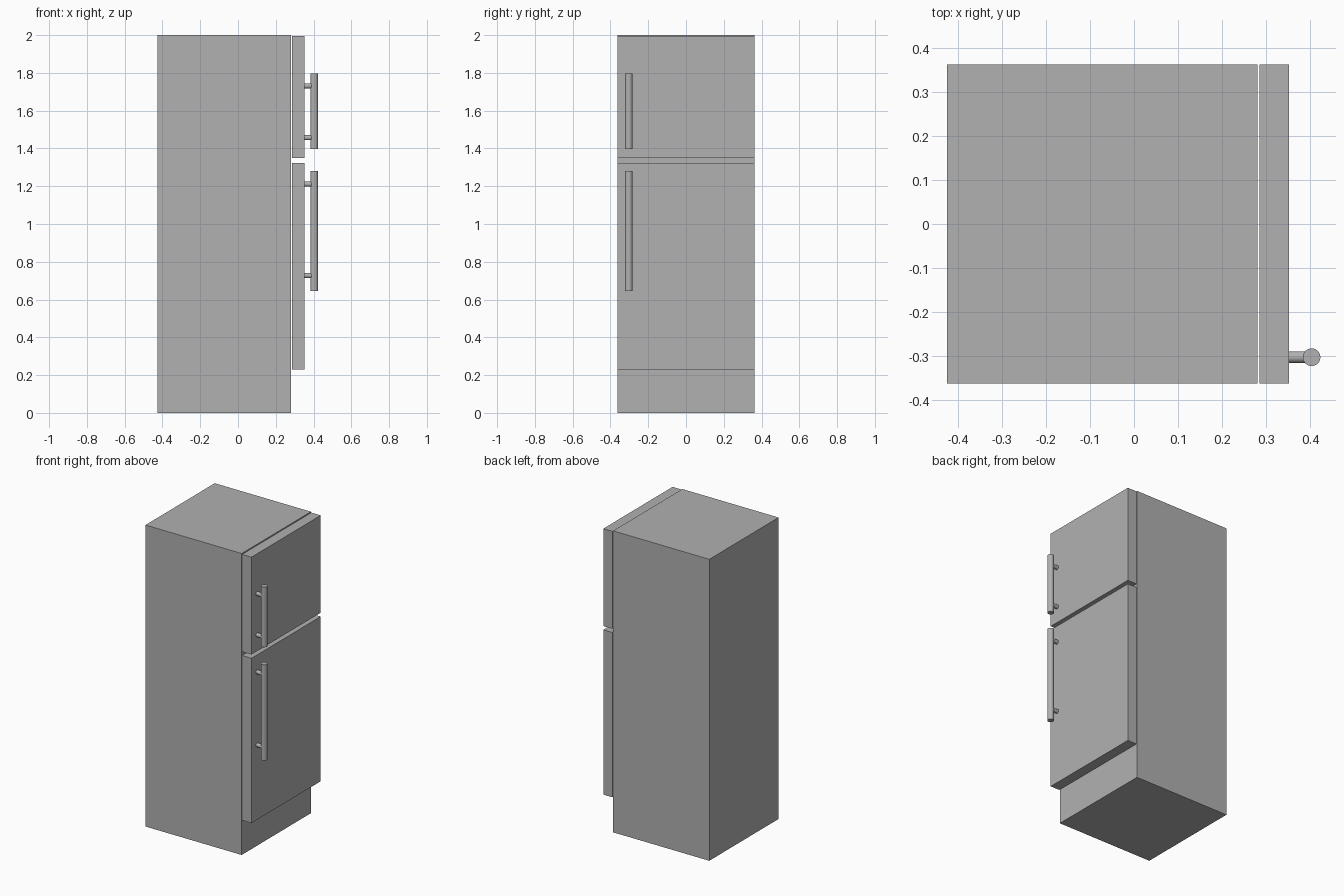
import bpy
import math

if "Cube" in bpy.data.objects:
    bpy.data.objects.remove(bpy.data.objects["Cube"])

# Mid grey paint shared by every part
grey = bpy.data.materials.new("grey_paint")
grey.diffuse_color = (0.44, 0.44, 0.44, 1)
grey.use_nodes = True
grey.node_tree.nodes["Principled BSDF"].inputs["Base Color"].default_value = grey.diffuse_color


def box(name, x0, x1, y0, y1, z0, z1):
    bpy.ops.mesh.primitive_cube_add(size=1)
    ob = bpy.context.object
    ob.name = name
    for v in ob.data.vertices:
        v.co = ((x0, x1)[v.co.x > 0], (y0, y1)[v.co.y > 0], (z0, z1)[v.co.z > 0])
    ob.data.materials.append(grey)
    return ob


def rod(name, radius, length, location, rotation=(0, 0, 0)):
    bpy.ops.mesh.primitive_cylinder_add(vertices=32, radius=radius, depth=length,
                                        location=location, rotation=rotation)
    ob = bpy.context.object
    ob.name = name
    ob.data.materials.append(grey)
    bpy.ops.object.shade_smooth_by_angle(angle=math.radians(30))
    return ob


HALF = 0.363
DOOR_BACK, DOOR_FRONT = 0.285, 0.353
BAR_X, HANDLE_Y = 0.404, -0.303

# Cabinet
box("cabinet", -0.425, 0.281, -HALF, HALF, 0, 2)

# Doors with bar handles: door z range, bar z range, standoff heights
doors = {
    "freezer": ((1.349, 1.995), (1.397, 1.796), (1.457, 1.731)),
    "fridge": ((0.231, 1.324), (0.645, 1.281), (0.727, 1.211)),
}
for name, (door, bar, mounts) in doors.items():
    box(name + "_door", DOOR_BACK, DOOR_FRONT, -HALF, HALF, *door)
    rod(name + "_handle_bar", 0.02, bar[1] - bar[0], (BAR_X, HANDLE_Y, sum(bar) / 2))
    for label, z in zip(("lower", "upper"), mounts):
        rod(f"{name}_handle_{label}_mount", 0.0135, BAR_X - DOOR_FRONT,
            ((BAR_X + DOOR_FRONT) / 2, HANDLE_Y, z), (0, math.pi / 2, 0))
